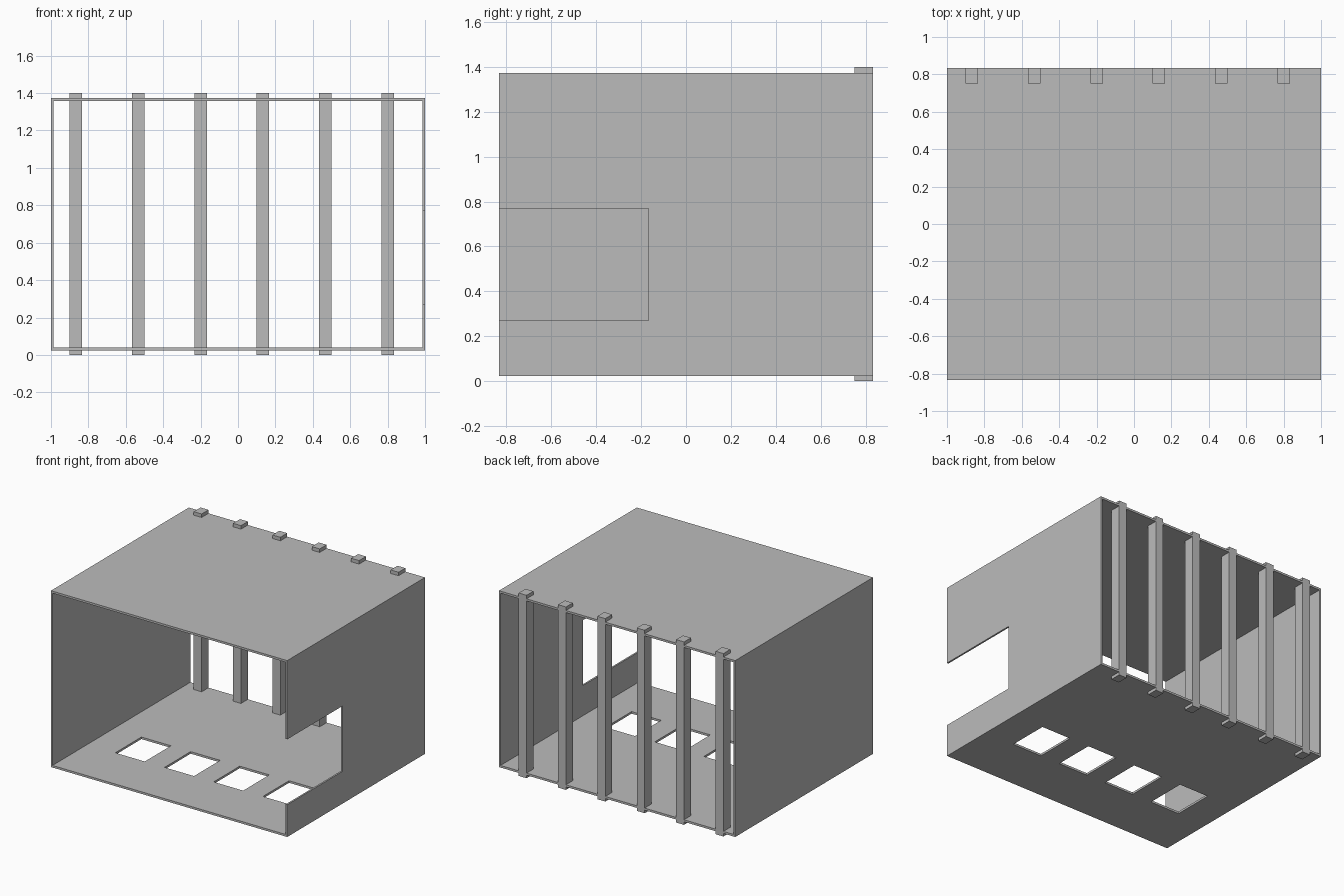
import bpy
import bmesh
from mathutils import Vector

cube = bpy.data.objects.get("Cube")
if cube:
    bpy.data.objects.remove(cube, do_unlink=True)

grey = bpy.data.materials.new("plain grey")
grey.use_nodes = True
colour = (0.5, 0.5, 0.5, 1.0)
grey.diffuse_color = colour
for node in grey.node_tree.nodes:
    if node.type == 'BSDF_PRINCIPLED':
        node.inputs["Base Color"].default_value = colour

# Overall shell dimensions
X, Y = 1.0, 0.833
BOTTOM, TOP = 0.023, 1.373
WALL, SLAB = 0.013, 0.016


def boxes(name, spans):
    """One object made of boxes, each given by its low and high corner."""
    bm = bmesh.new()
    for low, high in spans:
        low, high = Vector(low), Vector(high)
        verts = bmesh.ops.create_cube(bm, size=1)["verts"]
        bmesh.ops.scale(bm, vec=high - low, verts=verts)
        bmesh.ops.translate(bm, vec=(low + high) / 2, verts=verts)
    mesh = bpy.data.meshes.new(name)
    bm.to_mesh(mesh)
    bm.free()
    mesh.materials.append(grey)
    obj = bpy.data.objects.new(name, mesh)
    bpy.context.collection.objects.link(obj)
    return obj


def cut(obj, spans):
    """Cut box-shaped openings out of a panel."""
    cutter = boxes("cutter", spans)
    cutter.hide_render = True
    mod = obj.modifiers.new("openings", 'BOOLEAN')
    mod.operation = 'DIFFERENCE'
    mod.solver = 'EXACT'
    mod.object = cutter
    bpy.context.view_layer.objects.active = obj
    bpy.ops.object.modifier_apply(modifier=mod.name)
    bpy.data.objects.remove(cutter, do_unlink=True)


# Floor with a row of four openings
floor = boxes("floor", [((-X, -Y, BOTTOM), (X, Y, BOTTOM + SLAB))])
cut(floor, [((x - 0.125, -0.413, -0.1), (x + 0.125, -0.097, 0.1))
            for x in (-0.625, -0.208, 0.208, 0.625)])

# Roof
boxes("roof", [((-X, -Y, TOP - SLAB), (X, Y, TOP))])

# Side walls, the left one with an opening running to the front edge
low, high = BOTTOM + SLAB, TOP - SLAB
boxes("right_wall", [((-X, -Y, low), (-X + WALL, Y, high))])
left_wall = boxes("left_wall", [((X - WALL, -Y, low), (X, Y, high))])
cut(left_wall, [((X - 0.1, -Y - 0.1, 0.27), (X + 0.1, -0.167, 0.77))])

# Back posts standing through floor and roof
for i in range(6):
    x = -0.9 + i / 3
    boxes(f"back_post_{i + 1}", [((x, 0.75, 0), (x + 0.067, Y, 1.4))])
